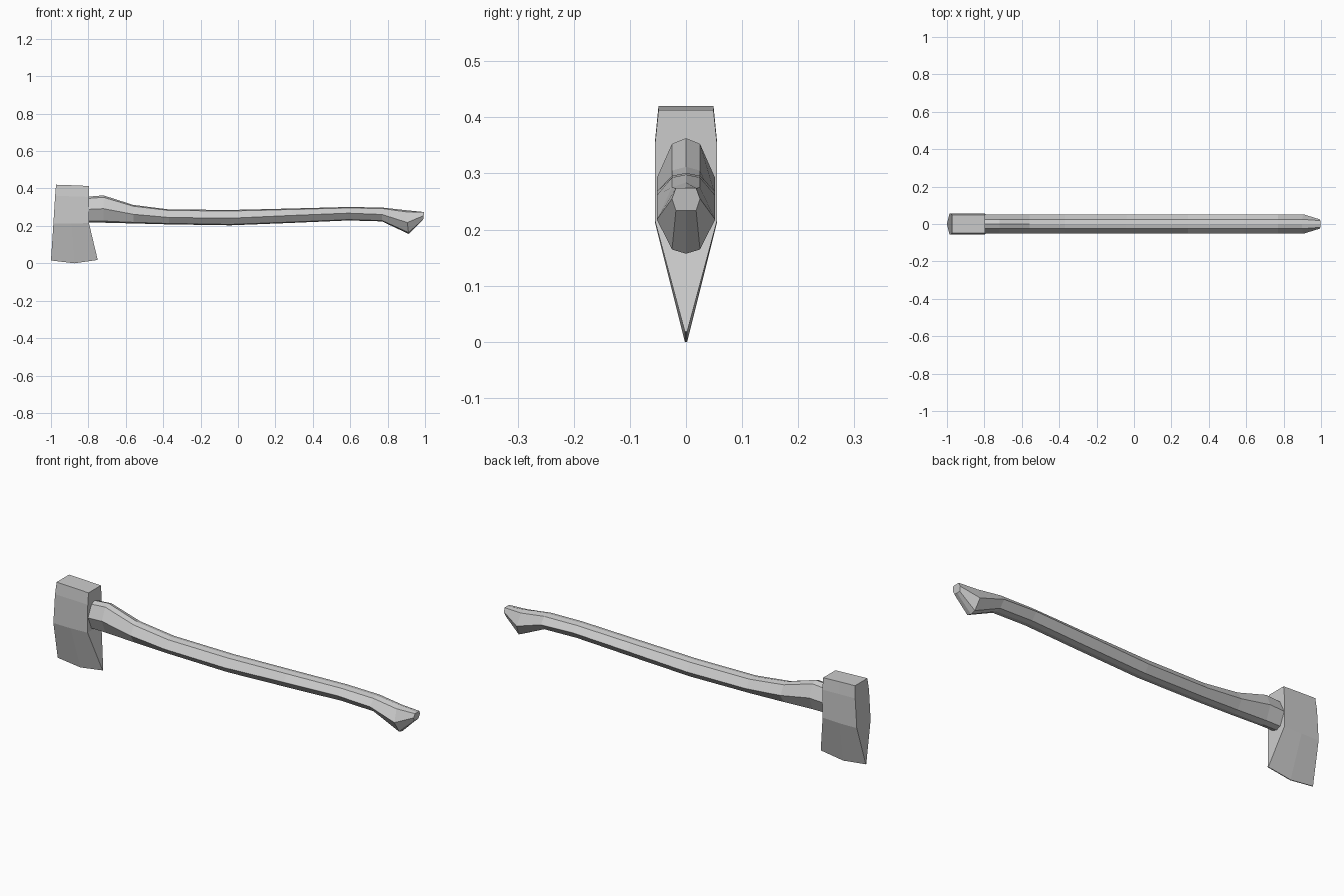
import bpy
import bmesh

cube = bpy.data.objects.get("Cube")
if cube:
    bpy.data.objects.remove(cube, do_unlink=True)

grey = bpy.data.materials.new("plain_grey")
grey.use_nodes = True
colour = (0.6, 0.6, 0.6, 1)
grey.diffuse_color = colour
grey.node_tree.nodes["Principled BSDF"].inputs["Base Color"].default_value = colour


def loft(name, rings):
    """Skin a list of equal-sized vertex rings and cap both ends."""
    bm = bmesh.new()
    loops = [[bm.verts.new(p) for p in ring] for ring in rings]
    n = len(loops[0])
    for a, b in zip(loops, loops[1:]):
        for i in range(n):
            j = (i + 1) % n
            bm.faces.new((a[i], a[j], b[j], b[i]))
    bm.faces.new(loops[0])
    bm.faces.new(loops[-1])
    bmesh.ops.recalc_face_normals(bm, faces=bm.faces[:])
    mesh = bpy.data.meshes.new(name)
    bm.to_mesh(mesh)
    bm.free()
    mesh.materials.append(grey)
    obj = bpy.data.objects.new(name, mesh)
    bpy.context.collection.objects.link(obj)
    return obj


# Handle: eight-sided section along x
def handle_ring(x, top, mid, bottom, wide=0.052, narrow=0.025, lean=0.0):
    crown = 0.1 * (top - bottom) * (wide > 0.04)
    profile = [(0, top), (narrow, top - crown * 0.7), (wide, mid),
               (narrow, bottom + crown * 0.6), (0, bottom),
               (-narrow, bottom + crown * 0.6), (-wide, mid),
               (-narrow, top - crown * 0.7)]
    return [(x + lean * (z - mid), y, z) for y, z in profile]


stations = [
    (-0.85, 0.352, 0.286, 0.219),
    (-0.72, 0.363, 0.292, 0.217),
    (-0.56, 0.312, 0.262, 0.213),
    (-0.37, 0.288, 0.245, 0.208),
    (-0.04, 0.285, 0.241, 0.203),
    (0.29, 0.293, 0.256, 0.216),
    (0.59, 0.301, 0.268, 0.229),
    (0.77, 0.298, 0.261, 0.224),
]
rings = [handle_ring(*s) for s in stations]
# Flared knob, then the small end cap
rings.append(handle_ring(0.905, 0.284, 0.218, 0.157, lean=-0.12))
rings.append(handle_ring(0.993, 0.274, 0.255, 0.234, 0.025, 0.018, lean=0.15))
loft("handle", rings)


# Axe head: rings stacked downward from the poll to the cutting edge
def head_ring(back, front, half, z_back, z_mid, z_front):
    mid = (back + front) / 2
    row = [(back, z_back), (mid, z_mid), (front, z_front)]
    return [(x, -half, z) for x, z in row] + [(x, half, z) for x, z in reversed(row)]


loft("axe_head", [
    head_ring(-0.973, -0.796, 0.049, 0.420, 0.417, 0.413),
    head_ring(-0.978, -0.796, 0.055, 0.360, 0.358, 0.355),
    head_ring(-0.987, -0.797, 0.055, 0.213, 0.212, 0.215),
    head_ring(-1.0, -0.75, 0.002, 0.015, 0.0, 0.018),
])
